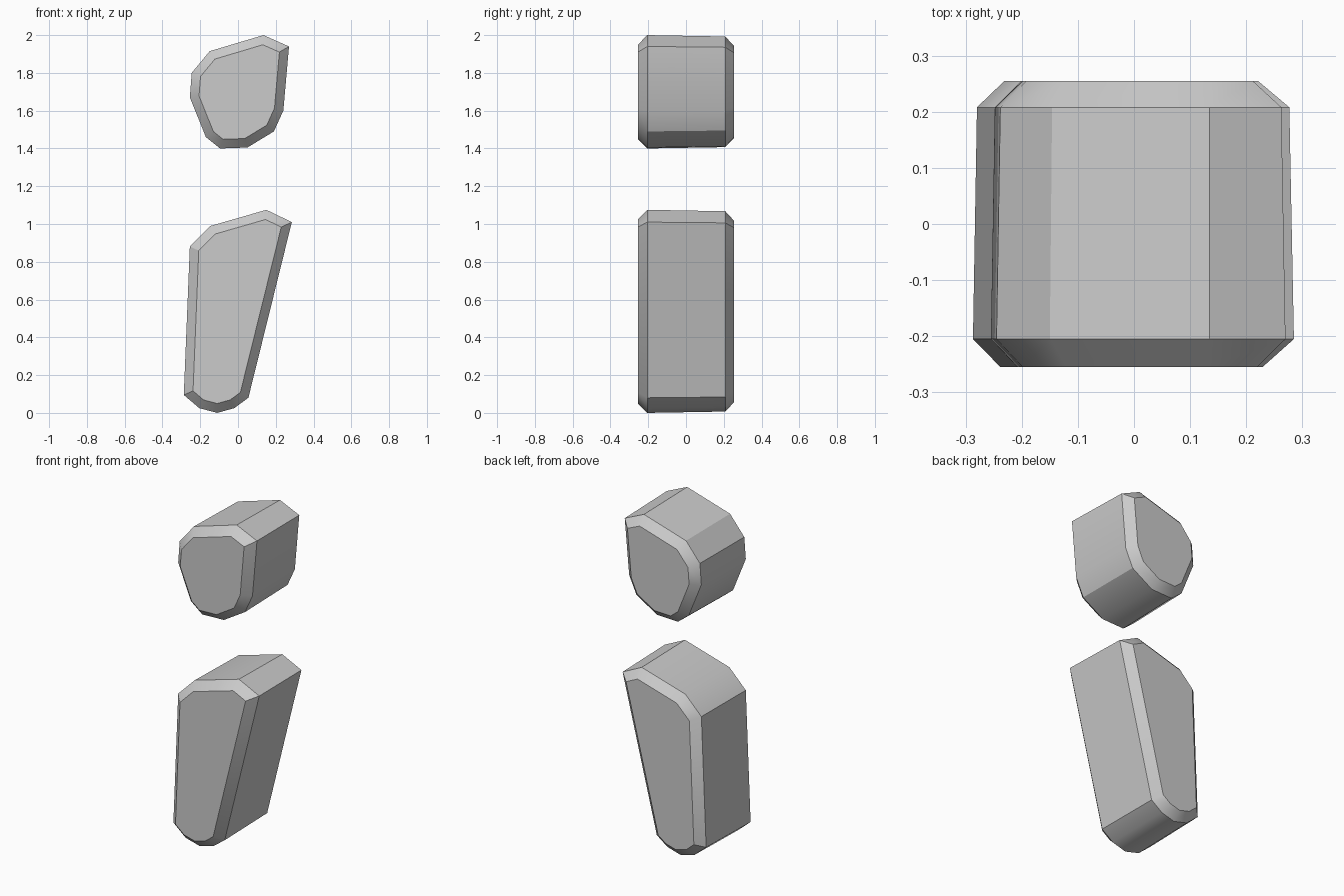
import bpy
import bmesh
from mathutils import Vector

cube = bpy.data.objects.get("Cube")
if cube:
    bpy.data.objects.remove(cube, do_unlink=True)

# Single light grey finish
grey = bpy.data.materials.new("light_grey")
grey.use_nodes = True
colour = (0.6, 0.6, 0.6, 1)
grey.diffuse_color = colour
grey.node_tree.nodes["Principled BSDF"].inputs["Base Color"].default_value = colour


def inset(profile, distance):
    """Move every edge of a clockwise (x, z) outline inwards by the distance."""
    points = [Vector(p) for p in profile]
    result = []
    for i, point in enumerate(points):
        before = (point - points[i - 1]).normalized()
        after = (points[(i + 1) % len(points)] - point).normalized()
        n1 = Vector((before.y, -before.x))
        n2 = Vector((after.y, -after.x))
        result.append(point + (n1 + n2) * distance / (1 + n1.dot(n2)))
    return result


# Depth and inset of each section: chamfered caps, slightly narrower at the back
SECTIONS = [(-0.255, 0.048), (-0.205, 0), (0.208, 0.007), (0.255, 0.055)]


def chamfered_block(name, profile):
    bm = bmesh.new()
    rings = [[bm.verts.new((p.x, y, p.y)) for p in inset(profile, d)]
             for y, d in SECTIONS]
    bm.faces.new(rings[0])
    bm.faces.new(rings[-1][::-1])
    for a, b in zip(rings, rings[1:]):
        for i in range(len(a)):
            bm.faces.new((a[i - 1], a[i], b[i], b[i - 1]))
    bmesh.ops.recalc_face_normals(bm, faces=bm.faces)
    mesh = bpy.data.meshes.new(name)
    bm.to_mesh(mesh)
    bm.free()
    mesh.materials.append(grey)
    block = bpy.data.objects.new(name, mesh)
    bpy.context.collection.objects.link(block)
    bpy.ops.object.select_all(action="DESELECT")
    block.select_set(True)
    bpy.context.view_layer.objects.active = block
    bpy.ops.object.shade_smooth_by_angle(angle=0.53)


# Tall tapered lower block
chamfered_block("lower_block", [
    (-0.255, 0.88), (-0.145, 0.99), (0.15, 1.075), (0.285, 1.01),
    (0.055, 0.08), (-0.02, 0.025), (-0.11, 0), (-0.205, 0.025), (-0.287, 0.095)])

# Small rounded upper block, floating above
chamfered_block("upper_block", [
    (-0.255, 1.67), (-0.245, 1.8), (-0.15, 1.915), (0.135, 2), (0.27, 1.94),
    (0.24, 1.6), (0.19, 1.49), (0.05, 1.405), (-0.095, 1.4), (-0.17, 1.46)])
